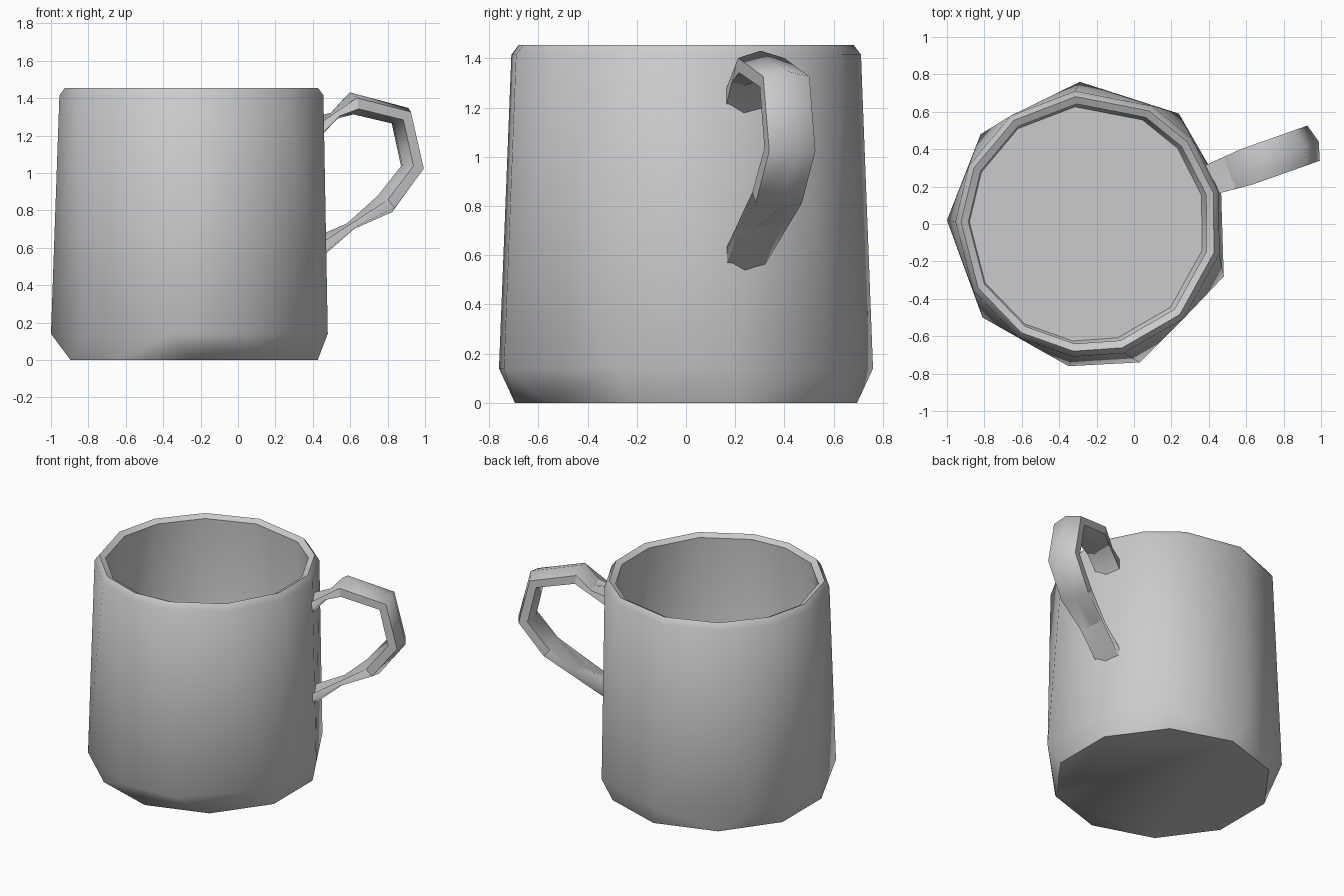
import bpy, bmesh
from math import radians, sin, cos, atan2, pi
from mathutils import Vector

if "Cube" in bpy.data.objects:
    bpy.data.objects.remove(bpy.data.objects["Cube"])


def polar_ring(angles, r, z, cx=-0.24):
    return [(cx + r * cos(radians(a)), r * sin(radians(a)), z) for a in angles]


def stitch(bm, a, b):
    """Join two closed rings with different vertex counts by matching angles."""
    def ang(v):
        return atan2(v.co.y, v.co.x + 0.25)
    a, b = sorted(a, key=ang), sorted(b, key=ang)
    aa = [ang(v) for v in a] + [ang(a[0]) + 2 * pi]
    ba = [ang(v) for v in b] + [ang(b[0]) + 2 * pi]
    i = j = 0
    while i < len(a) or j < len(b):
        p, q = a[i % len(a)], b[j % len(b)]
        step_a = j == len(b) or (i < len(a) and
                                 abs(aa[i + 1] - ba[j]) < abs(ba[j + 1] - aa[i]))
        if step_a:
            i += 1
            bm.faces.new((p, a[i % len(a)], q))
        else:
            j += 1
            bm.faces.new((p, b[j % len(b)], q))


def finish(bm, name, angle):
    bmesh.ops.recalc_face_normals(bm, faces=bm.faces[:])
    mesh = bpy.data.meshes.new(name)
    bm.to_mesh(mesh)
    bm.free()
    ob = bpy.data.objects.new(name, mesh)
    bpy.context.collection.objects.link(ob)
    bpy.ops.object.select_all(action='DESELECT')
    ob.select_set(True)
    bpy.context.view_layer.objects.active = ob
    bpy.ops.object.shade_smooth_by_angle(angle=radians(angle))
    return ob


# cup body: faceted rings from the base, up the wall, over the rim, down inside
rim_angles = [-175, -150, -122, -97, -75, -45, -13, 14, 40, 62, 96, 126, 154, 179]
rim_angles.remove(-175)
base_angles = [18 + 36 * k for k in range(-5, 5)]
widest = [(-0.81, -0.50), (-0.35, -0.76), (0.03, -0.74), (0.48, -0.28),
          (0.465, 0.20), (0.24, 0.59), (-0.29, 0.76), (-0.82, 0.48), (-1.0, 0.02)]

bm = bmesh.new()
profile = [
    polar_ring(base_angles, 0.695, 0.0, -0.235),
    [(x, y, 0.14) for x, y in widest],
    polar_ring(rim_angles, 0.715, 1.415),
    polar_ring(rim_angles, 0.685, 1.455),
    polar_ring(rim_angles, 0.645, 1.435),
    polar_ring(rim_angles, 0.685, 0.22, -0.25),
    polar_ring(rim_angles, 0.63, 0.10, -0.25),
]
rings = [[bm.verts.new(p) for p in ring] for ring in profile]
for lower, upper in zip(rings, rings[1:]):
    stitch(bm, lower, upper)
bm.faces.new(rings[0])
bm.faces.new(rings[-1])
finish(bm, "cup_body", 50)

# handle: six-sided flattened tube swept along a radial path (distance, height)
path = [(0.71, 1.23), (0.92, 1.372), (1.20, 1.305), (1.265, 1.03),
        (1.11, 0.835), (0.71, 0.585)]
turn = radians(19.5)
out, side, up = Vector((cos(turn), sin(turn), 0)), Vector((-sin(turn), cos(turn), 0)), Vector((0, 0, 1))
origin = Vector((-0.26, 0, 0))
points = [origin + out * d + up * z for d, z in path]

bm = bmesh.new()
sections = []
for i, p in enumerate(points):
    if i == 0 or i == len(points) - 1:
        normal, thick = (up if i == 0 else -up), 0.07
    else:
        tangent = (points[i + 1] - p).normalized() + (p - points[i - 1]).normalized()
        normal, thick = side.cross(tangent).normalized(), 0.06
    width = 0.095 if i in (0, len(points) - 1) else 0.115
    sections.append([bm.verts.new(p + normal * thick * cos(k * pi / 3)
                                  + side * width * sin(k * pi / 3)) for k in range(6)])
for a, b in zip(sections, sections[1:]):
    for k in range(6):
        n = (k + 1) % 6
        bm.faces.new((a[k], a[n], b[n], b[k]))
bm.faces.new(sections[0])
bm.faces.new(sections[-1])
finish(bm, "handle", 65)
